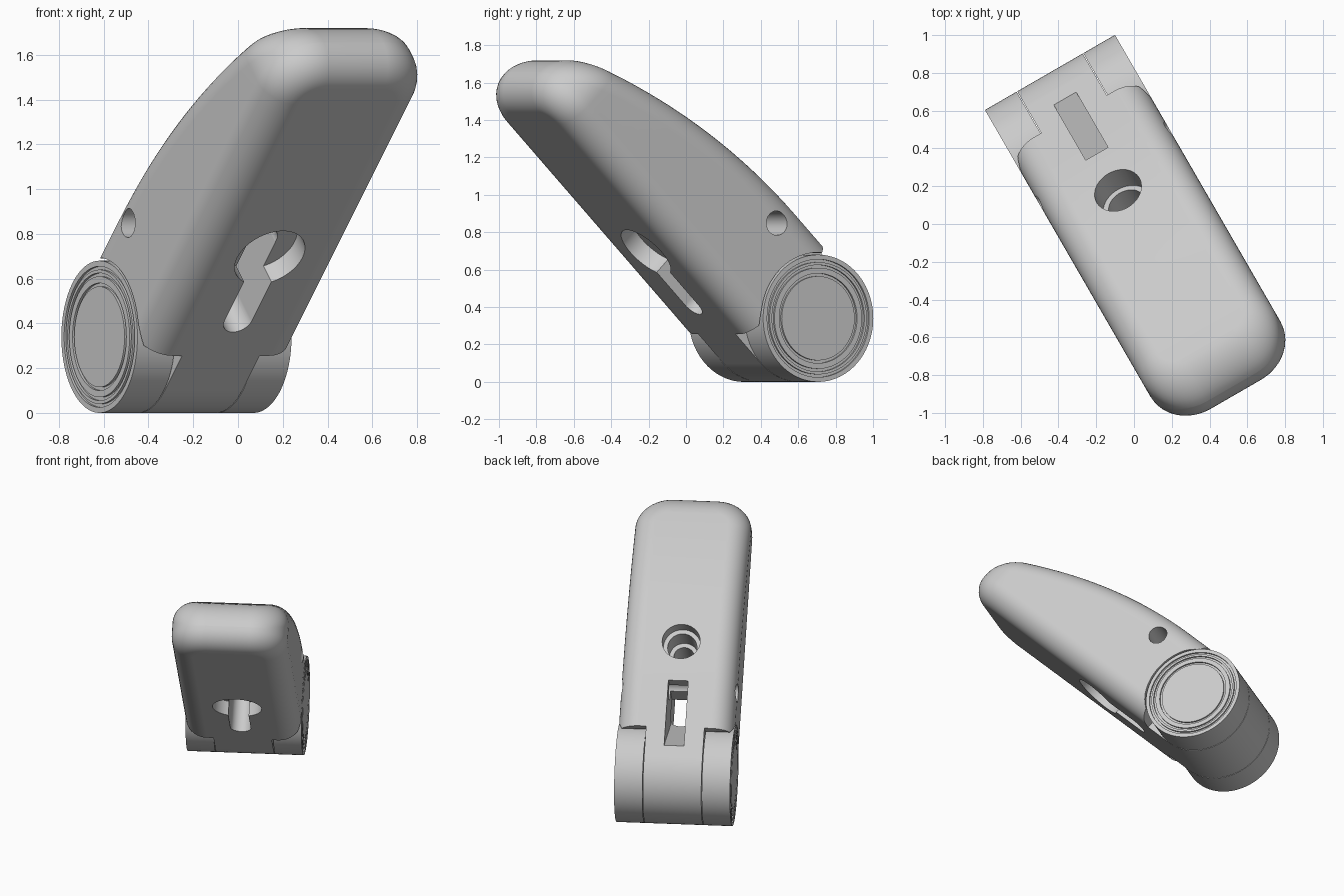
import bpy, bmesh, math
from mathutils import Matrix

if "Cube" in bpy.data.objects:
    bpy.data.objects.remove(bpy.data.objects["Cube"])

HALF = 0.3975     # half width of lever and barrel
R = 0.34          # barrel radius
LENGTH = 2.05     # lever length from the barrel axis
FILLET = 0.15
CORNER = 0.245
HUB = 0.2         # half width of the middle knuckle

grey = bpy.data.materials.new("plain grey")
grey.use_nodes = True
COLOUR = (0.6, 0.6, 0.6, 1)
grey.diffuse_color = COLOUR
grey.node_tree.nodes["Principled BSDF"].inputs["Base Color"].default_value = COLOUR

# Local frame: x along the barrel, y along the lever, z out of its top
PLACE = (Matrix.Translation((-0.275, 0.508, R))
         @ Matrix.Rotation(math.radians(-150), 4, "Z")
         @ Matrix.Rotation(math.radians(45), 4, "X"))


def make(name, bm):
    bmesh.ops.recalc_face_normals(bm, faces=bm.faces)
    mesh = bpy.data.meshes.new(name)
    bm.to_mesh(mesh)
    bm.free()
    mesh.materials.append(grey)
    ob = bpy.data.objects.new(name, mesh)
    bpy.context.collection.objects.link(ob)
    ob.matrix_world = PLACE
    return ob


def cylinder(name, radius, axis, centre, low, high, segments=64):
    """Cylinder along x or z, through centre, from low to high."""
    bm = bmesh.new()
    spin = Matrix.Rotation(math.pi / 2, 4, "Y") if axis == "X" else Matrix()
    mid = (low + high) / 2
    offset = (mid, *centre) if axis == "X" else (*centre, mid)
    bmesh.ops.create_cone(bm, cap_ends=True, segments=segments, radius1=radius,
                          radius2=radius, depth=high - low,
                          matrix=Matrix.Translation(offset) @ spin)
    return make(name, bm)


def prism(name, profile, low, high):
    """Extrude a (y, z) profile along x."""
    bm = bmesh.new()
    face = bm.faces.new([bm.verts.new((low, y, z)) for y, z in profile])
    out = bmesh.ops.extrude_face_region(bm, geom=[face])["geom"]
    verts = [v for v in out if isinstance(v, bmesh.types.BMVert)]
    bmesh.ops.translate(bm, verts=verts, vec=(high - low, 0, 0))
    return make(name, bm)


def rectangle(y0, y1, z0, z1):
    return [(y0, z0), (y1, z0), (y1, z1), (y0, z1)]


def cut(ob, cutters):
    for cutter in cutters:
        mod = ob.modifiers.new("cut", "BOOLEAN")
        mod.operation = "DIFFERENCE"
        mod.solver = "EXACT"
        mod.object = cutter
        bpy.context.view_layer.update()
        graph = bpy.context.evaluated_depsgraph_get()
        mesh = bpy.data.meshes.new_from_object(ob.evaluated_get(graph))
        ob.modifiers.clear()
        ob.data = mesh


def top_height(y):
    return R - 0.148 * max(0, y - 0.45) ** 2


def outline(inset):
    """Plan of the lever with two rounded corners, mirrored across x."""
    side = [(HALF - inset, (LENGTH - CORNER) * i / 24) for i in range(24)]
    radius = CORNER - inset
    for i in range(13):
        a = math.pi / 2 * i / 12
        side.append((HALF - CORNER + radius * math.cos(a),
                     LENGTH - CORNER + radius * math.sin(a)))
    return side + [(-x, y) for x, y in reversed(side)]


# Lever: stacked outlines give the rounded edges, the top follows a curve
bm = bmesh.new()
angles = [math.pi / 2 * i / 10 for i in range(11)]
rings = []
for is_top in (False, True):
    for a in (angles if is_top else reversed(angles)):
        drop = FILLET * (1 - math.sin(a))
        rings.append([bm.verts.new((x, y, top_height(y) - drop if is_top else drop - R))
                      for x, y in outline(FILLET * (1 - math.cos(a)))])
count = len(rings[0])
for low, high in zip(rings, rings[1:]):
    for i in range(count):
        j = (i + 1) % count
        if j:
            bm.faces.new((low[i], low[j], high[j], high[i]))
bm.faces.new(rings[0])
for i in range(count // 2 - 1):
    ring, j = rings[-1], count - 1 - i
    bm.faces.new((ring[i], ring[i + 1], ring[j - 1], ring[j]))
bm.faces.new([r[0] for r in rings] + [r[-1] for r in reversed(rings)])
lever = make("lever", bm)

# Middle knuckle
hub = cylinder("middle_knuckle", R, "X", (0, 0), -HUB, HUB, 96)

# Ramped slot and keyhole slot run through both lever and knuckle
ramp = prism("ramp_cutter", [(0.07, 0.36), (0.56, 0.36), (0.56, -0.1), (0.4, -0.1)],
             -0.068, 0.068)
cutters = [
    ramp,
    prism("slot_cutter", rectangle(0.44, 0.84, -0.4, -0.05), -0.07, 0.07),
    cylinder("slot_end_cutter", 0.07, "Z", (0, 0.44), -0.41, -0.049),
    cylinder("keyhole_cutter", 0.168, "Z", (0, 0.84), -0.42, -0.24),
    cylinder("top_bore_cutter", 0.13, "Z", (0, 0.853), 0.19, 0.5),
    cylinder("inner_bore_cutter", 0.1, "Z", (0, 0.853), 0.0, 0.3),
    cylinder("through_bore_cutter", 0.07, "Z", (0, 0.853), -0.3, 0.1),
    cylinder("pin_hole_cutter", 0.065, "X", (0.54, 0.18), -0.6, 0.6),
]
# Clearance around the outer knuckles
for low, high in ((-0.6, -HUB), (HUB, 0.6)):
    cutters.append(prism("notch_cutter", rectangle(-0.5, 0.22, -0.5, 0.5), low, high))
    cutters.append(cylinder("clearance_cutter", 0.352, "X", (0, 0), low, high, 96))
cut(lever, cutters)
cut(hub, [ramp])
for cutter in cutters:
    bpy.data.objects.remove(cutter)

# Outer knuckles: lathed with ring grooves in the end face
GROOVE = 0.012
PROFILE = [(0, HUB + 0.004), (R, HUB + 0.004), (R, HALF)]
for outer, inner in ((0.315, 0.3), (0.285, 0.27), (0.24, 0.225)):
    PROFILE += [(outer, HALF), (outer, HALF - GROOVE),
                (inner, HALF - GROOVE), (inner, HALF)]
PROFILE.append((0, HALF))
parts = [lever, hub]
for name, side in (("left_knuckle", -1), ("right_knuckle", 1)):
    bm = bmesh.new()
    verts = [bm.verts.new((side * x, radius, 0)) for radius, x in PROFILE]
    edges = [bm.edges.new(pair) for pair in zip(verts, verts[1:])]
    bmesh.ops.spin(bm, geom=verts + edges, cent=(0, 0, 0), axis=(1, 0, 0),
                   angle=math.tau, steps=96, use_duplicate=False)
    bmesh.ops.remove_doubles(bm, verts=bm.verts, dist=0.0005)
    parts.append(make(name, bm))

# Smooth shading with crisp edges
bpy.ops.object.select_all(action="DESELECT")
for ob in parts:
    ob.select_set(True)
bpy.context.view_layer.objects.active = lever
bpy.ops.object.shade_smooth_by_angle(angle=math.radians(30))
for ob in parts:
    mod = ob.modifiers.new("even normals", "WEIGHTED_NORMAL")
    mod.keep_sharp = True
